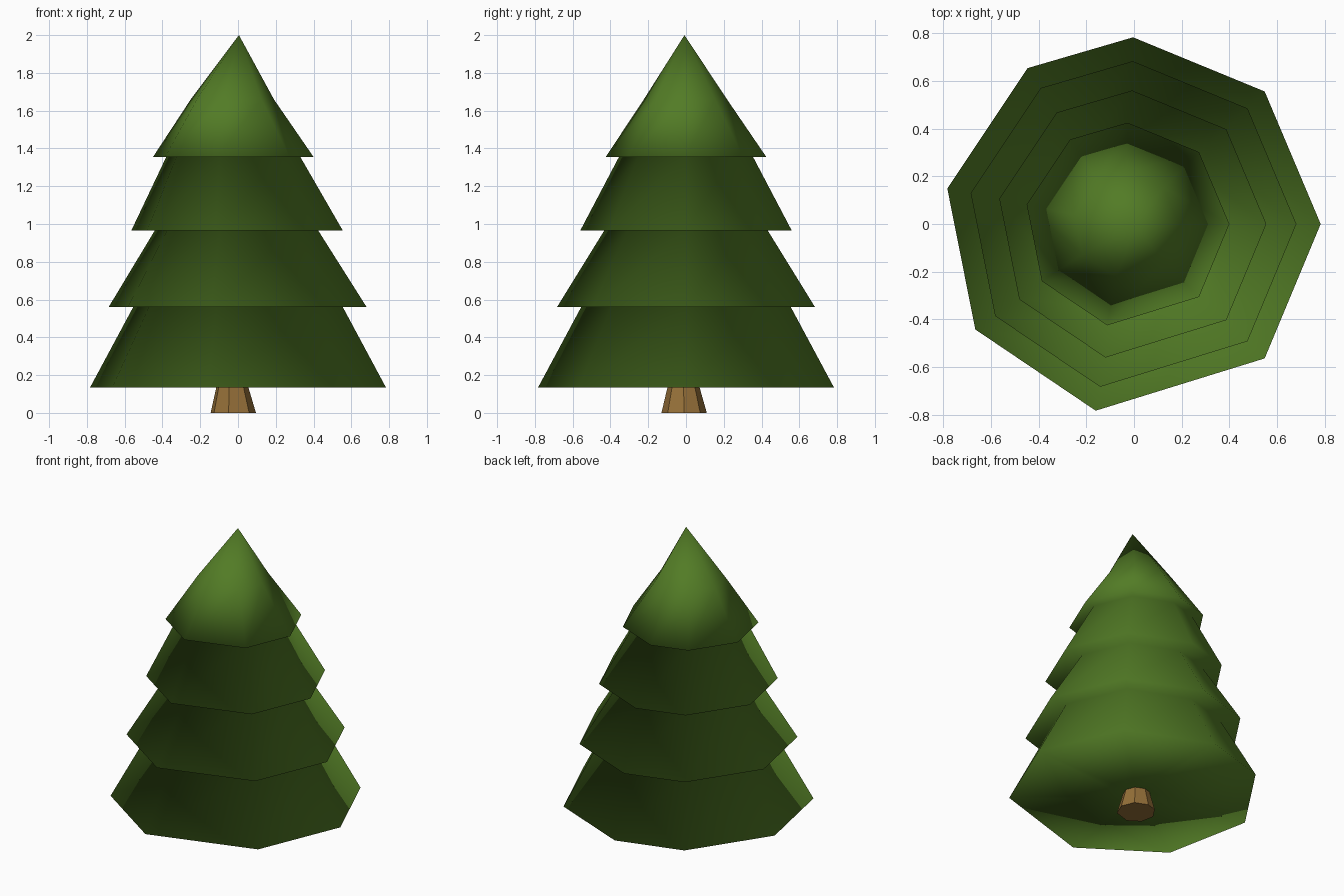
import bpy, bmesh

if "Cube" in bpy.data.objects:
    bpy.data.objects.remove(bpy.data.objects["Cube"])

# slightly irregular eight-sided outline shared by the foliage and the trunk
OUTLINE = [(1, 0), (.70, .71), (-.005, 1), (-.57, .835),
           (-1, .19), (-.85, -.565), (-.205, -1), (.70, -.72)]


def material(name, rgb):
    m = bpy.data.materials.new(name)
    m.diffuse_color = (*rgb, 1)
    m.use_nodes = True
    m.node_tree.nodes["Principled BSDF"].inputs["Base Color"].default_value = m.diffuse_color
    return m


def loft(name, rings, mat, tip=None, cap_top=False, cap_bottom=False, smooth=True):
    """Skin a stack of scaled outlines: each ring is (radius, z, x, y)."""
    bm = bmesh.new()
    n = len(OUTLINE)
    loops = [[bm.verts.new((cx + r * x, cy + r * y, z)) for x, y in OUTLINE]
             for r, z, cx, cy in rings]
    for a, b in zip(loops, loops[1:]):
        for i in range(n):
            j = (i + 1) % n
            bm.faces.new((a[i], a[j], b[j], b[i]))
    if tip:
        t = bm.verts.new(tip)
        for i in range(n):
            bm.faces.new((loops[-1][i], loops[-1][(i + 1) % n], t))
    if cap_top:
        bm.faces.new(loops[-1])
    if cap_bottom:
        bm.faces.new(loops[0][::-1])
    for f in bm.faces:
        f.smooth = smooth
    me = bpy.data.meshes.new(name)
    bm.to_mesh(me)
    bm.free()
    me.materials.append(mat)
    ob = bpy.data.objects.new(name, me)
    bpy.context.collection.objects.link(ob)
    return ob


green = material("pine green", (.085, .2, .019))
brown = material("bark brown", (.3, .16, .04))

# foliage: one continuous smooth skin zigzagging up through four tiers
loft("foliage", [
    (.085, .135, -.03, -.013),                          # underside meets trunk
    (.783, .135, 0, 0), (.555, .56, 0, 0),              # tier 1
    (.683, .56, -.002, 0), (.433, .965, -.008, 0),      # tier 2
    (.56, .965, -.005, 0), (.355, 1.355, -.025, 0),     # tier 3
    (.425, 1.355, -.025, 0), (.22, 1.66, -.03, -.003),  # tier 4
], green, tip=(.005, -.008, 2))

# trunk
loft("trunk", [(.12, 0, -.025, -.01), (.085, .135, -.03, -.013)], brown,
     cap_bottom=True, smooth=False)
